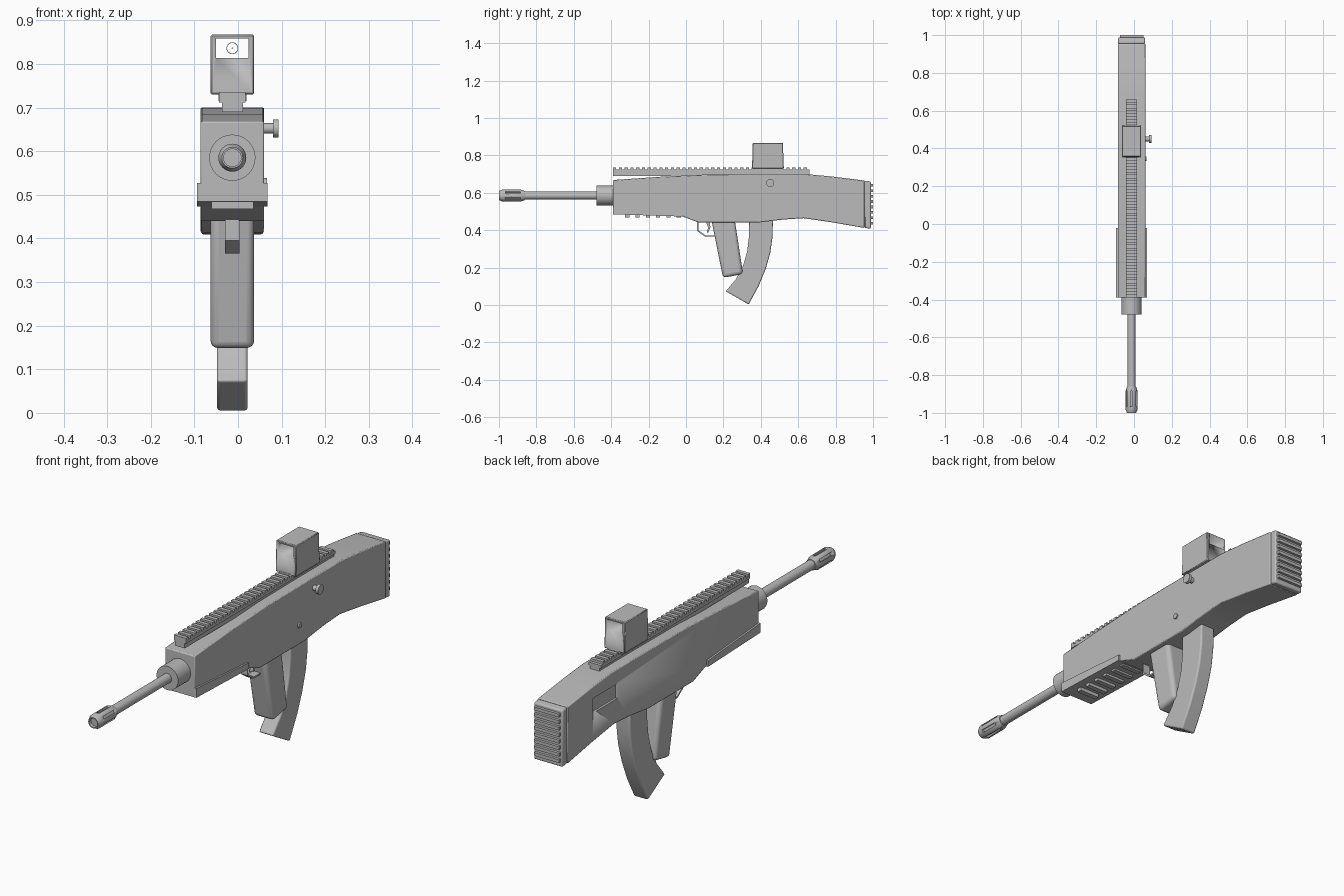
import bpy, bmesh, math
from mathutils import Vector, Matrix

if bpy.data.objects.get("Cube"):
    bpy.data.objects.remove(bpy.data.objects["Cube"])

CX = -0.013   # centre plane of the main body
AXIS = 0.585  # barrel height

grey = bpy.data.materials.new("plain_grey")
grey.use_nodes = True
grey.diffuse_color = (0.5, 0.5, 0.5, 1)
grey.node_tree.nodes["Principled BSDF"].inputs["Base Color"].default_value = (0.5, 0.5, 0.5, 1)


def finish(name, bm, bevel=0, segments=2, smooth=True):
    bmesh.ops.recalc_face_normals(bm, faces=bm.faces)
    mesh = bpy.data.meshes.new(name)
    bm.to_mesh(mesh)
    bm.free()
    ob = bpy.data.objects.new(name, mesh)
    bpy.context.collection.objects.link(ob)
    mesh.materials.append(grey)
    if smooth:
        bpy.ops.object.select_all(action='DESELECT')
        ob.select_set(True)
        bpy.context.view_layer.objects.active = ob
        bpy.ops.object.shade_smooth_by_angle(angle=math.radians(30))
    if bevel:
        mod = ob.modifiers.new("soft_edges", 'BEVEL')
        mod.width, mod.segments = bevel, segments
        mod.limit_method = 'ANGLE'
        mod.angle_limit = math.radians(40)
    return ob


def extrude(name, profile, half, x=CX, **kw):
    """Side profile of (y, z) points made thick along x."""
    bm = bmesh.new()
    face = bm.faces.new([bm.verts.new((x - half, y, z)) for y, z in profile])
    new = bmesh.ops.extrude_face_region(bm, geom=[face])["geom"]
    verts = [g for g in new if isinstance(g, bmesh.types.BMVert)]
    bmesh.ops.translate(bm, verts=verts, vec=(2 * half, 0, 0))
    return finish(name, bm, **kw)


def add_box(bm, lo, hi, turn=None):
    lo, hi = Vector(lo), Vector(hi)
    mat = Matrix.Translation((lo + hi) / 2) @ Matrix.Diagonal((*(hi - lo), 1))
    bmesh.ops.create_cube(bm, size=1, matrix=(turn @ mat) if turn else mat)


def box(name, lo, hi, **kw):
    bm = bmesh.new()
    add_box(bm, lo, hi)
    return finish(name, bm, **kw)


def lathe(name, profile, origin, along='Y', steps=32):
    """Spin (distance, radius) points around the y or x axis."""
    bm = bmesh.new()
    verts = [bm.verts.new((r, d, 0)) for d, r in profile]
    edges = [bm.edges.new(p) for p in zip(verts, verts[1:])]
    bmesh.ops.spin(bm, geom=verts + edges, cent=(0, 0, 0), axis=(0, 1, 0),
                   angle=math.tau, steps=steps)
    bmesh.ops.remove_doubles(bm, verts=bm.verts, dist=1e-5)
    if along == 'X':
        bmesh.ops.rotate(bm, verts=bm.verts, matrix=Matrix.Rotation(-math.pi / 2, 3, 'Z'))
    bmesh.ops.translate(bm, verts=bm.verts, vec=origin)
    return finish(name, bm)


def cut(ob, cutter):
    """Subtract the cutter from the part and hide the cutter."""
    mod = ob.modifiers.new("cut", 'BOOLEAN')
    mod.operation, mod.solver, mod.object = 'DIFFERENCE', 'EXACT', cutter
    bpy.ops.object.select_all(action='DESELECT')
    bpy.context.view_layer.objects.active = ob
    ob.select_set(True)
    for m in list(ob.modifiers):
        bpy.ops.object.modifier_apply(modifier=m.name)
    bpy.data.objects.remove(cutter)


# Main body with a recessed port on one side
body = extrude("body", [(-0.39, 0.49), (-0.39, 0.668), (-0.15, 0.685), (0.12, 0.698),
                        (0.4, 0.7), (0.64, 0.7), (0.78, 0.687), (0.955, 0.665),
                        (0.955, 0.412), (0.78, 0.442), (0.63, 0.464), (0.52, 0.457),
                        (0.38, 0.44), (0.07, 0.44), (-0.02, 0.474)], 0.073,
               bevel=0.004, segments=2)
cut(body, box("port_cutter", (-0.12, 0.605, 0.57), (-0.076, 0.775, 0.635)))

# Butt pad and its ribs
extrude("butt_pad", [(0.955, 0.412), (0.955, 0.665), (0.988, 0.66), (0.988, 0.408)],
        0.071, bevel=0.006)
bm = bmesh.new()
for i in range(8):
    z = 0.43 + i * 0.029
    add_box(bm, (CX - 0.062, 0.98, z), (CX + 0.062, 1.0, z + 0.014))
finish("butt_ribs", bm)

# Lower handguard with cross ribs underneath
extrude("handguard", [(-0.39, 0.485), (-0.39, 0.527), (-0.02, 0.5), (-0.02, 0.473)], 0.081)
bm = bmesh.new()
for i in range(6):
    y = -0.325 + i * 0.055
    add_box(bm, (CX - 0.048, y, 0.467), (CX + 0.048, y + 0.022, 0.485))
finish("handguard_ribs", bm)

# Barrel, collar and muzzle
lathe("barrel", [(-0.9, 0), (-0.9, 0.021), (-0.38, 0.021), (-0.38, 0)], (CX, 0, AXIS))
lathe("barrel_collar", [(-0.478, 0), (-0.478, 0.053), (-0.38, 0.053), (-0.38, 0)],
      (CX, 0, AXIS))
muzzle = lathe("muzzle", [(-0.985, 0), (-0.985, 0.02), (-1, 0.02), (-1, 0.024),
                          (-0.982, 0.032), (-0.885, 0.032), (-0.86, 0.024), (-0.86, 0)],
               (CX, 0, AXIS))
bm = bmesh.new()
for i in range(6):
    turn = Matrix.Translation((CX, 0, AXIS)) @ Matrix.Rotation(i * math.tau / 6, 4, 'Y')
    add_box(bm, (-0.006, -0.965, 0.023), (0.006, -0.885, 0.05), turn)
cut(muzzle, finish("slot_cutter", bm))

# Top rail: base, flared top and evenly spaced teeth
box("rail_base", (CX - 0.024, -0.39, 0.69), (CX + 0.024, 0.66, 0.715))
box("rail_top", (CX - 0.03, -0.39, 0.712), (CX + 0.03, 0.66, 0.725))
bm = bmesh.new()
TEETH = 34
pitch = 1.05 / TEETH
for i in range(TEETH):
    y = -0.39 + i * pitch
    add_box(bm, (CX - 0.03, y, 0.722), (CX + 0.03, y + pitch * 0.55, 0.736))
finish("rail_teeth", bm)

# Sight: hollow hood, clamp and aiming ring
hood = extrude("sight_hood", [(0.353, 0.73), (0.357, 0.867), (0.518, 0.867), (0.523, 0.73)],
               0.05, bevel=0.003, segments=1)
cut(hood, box("window_cutter", (CX - 0.037, 0.3, 0.813), (CX + 0.037, 0.6, 0.858)))
box("sight_clamp", (CX - 0.032, 0.37, 0.715), (CX + 0.032, 0.51, 0.735))
lathe("aiming_ring", [(0, 0.012), (0, 0.0135), (0.002, 0.0135), (0.002, 0.012), (0, 0.012)],
      (CX, 0.44, 0.836))
lathe("aiming_dot", [(0, 0), (0, 0.0015), (0.002, 0.0015), (0.002, 0)], (CX, 0.44, 0.836), steps=8)

# Charging knob and side pin
lathe("charging_knob", [(0.05, 0), (0.05, 0.012), (0.08, 0.012), (0.08, 0.021),
                        (0.093, 0.021), (0.093, 0)], (0, 0.45, 0.652), along='X')
lathe("side_pin", [(0.05, 0), (0.05, 0.012), (0.066, 0.012), (0.066, 0)],
      (0, 0.345, 0.526), along='X')

# Grip, curved magazine, trigger and its guard
extrude("grip", [(0.135, 0.46), (0.26, 0.46), (0.305, 0.166), (0.198, 0.145)], 0.05,
        bevel=0.018, segments=4)
rear = [(0.465, 0.46), (0.462, 0.36), (0.45, 0.275), (0.425, 0.19), (0.388, 0.1), (0.335, 0.003)]
front = [(0.213, 0.073), (0.268, 0.14), (0.305, 0.21), (0.328, 0.29), (0.337, 0.37), (0.338, 0.46)]
extrude("magazine", rear + front, 0.035, bevel=0.007, segments=3)
outer = [(0.06, 0.46), (0.06, 0.395), (0.102, 0.365), (0.16, 0.365)]
inner = [(0.16, 0.372), (0.105, 0.372), (0.067, 0.399), (0.067, 0.46)]
extrude("trigger_guard", outer + inner, 0.017)
extrude("trigger", [(0.105, 0.45), (0.118, 0.415), (0.112, 0.388), (0.12, 0.388),
                    (0.13, 0.415), (0.128, 0.45)], 0.008)
